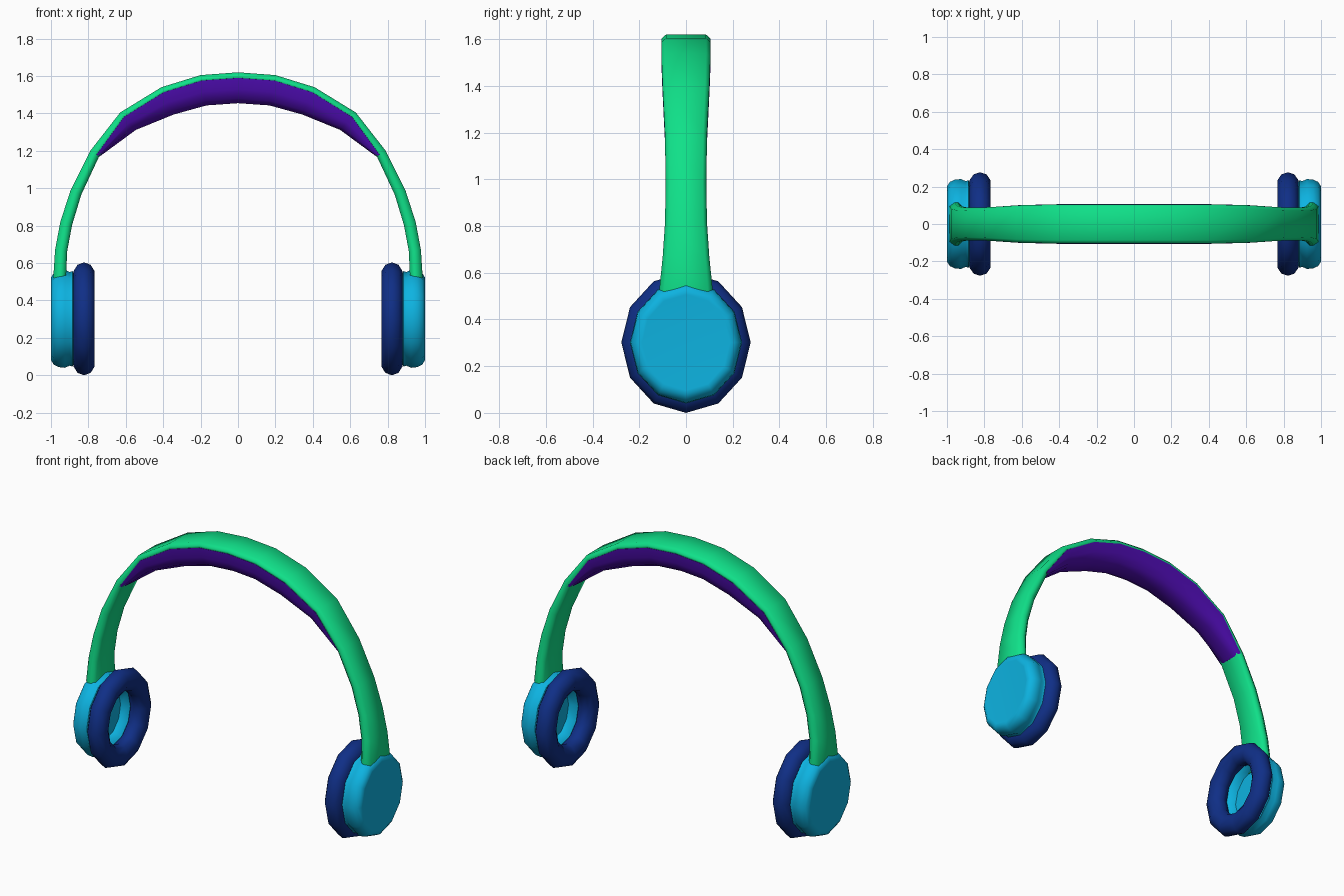
import bpy, bmesh, math
from mathutils import Vector

cube = bpy.data.objects.get("Cube")
if cube:
    bpy.data.objects.remove(cube, do_unlink=True)


def material(name, rgb):
    m = bpy.data.materials.new(name)
    m.use_nodes = True
    m.diffuse_color = (*rgb, 1)
    m.node_tree.nodes["Principled BSDF"].inputs["Base Color"].default_value = (*rgb, 1)
    return m


GREEN = material("bright green", (0.005, 0.75, 0.25))
PURPLE = material("deep purple", (0.08, 0.004, 0.46))
NAVY = material("navy blue", (0.005, 0.028, 0.24))
CYAN = material("cyan blue", (0.004, 0.45, 0.75))


def loft(name, rings, mat, close=False, caps=True):
    """Skin a list of equal point rings; optionally join the last to the first."""
    bm = bmesh.new()
    loops = [[bm.verts.new(p) for p in ring] for ring in rings]
    pairs = list(zip(loops, loops[1:]))
    if close:
        pairs.append((loops[-1], loops[0]))
    for a, b in pairs:
        n = len(a)
        for i in range(n):
            j = (i + 1) % n
            bm.faces.new((a[i], a[j], b[j], b[i]))
    if caps and not close:
        bm.faces.new(loops[0])
        bm.faces.new(loops[-1])
    bmesh.ops.recalc_face_normals(bm, faces=bm.faces)
    me = bpy.data.meshes.new(name)
    bm.to_mesh(me)
    bm.free()
    me.materials.append(mat)
    ob = bpy.data.objects.new(name, me)
    bpy.context.collection.objects.link(ob)
    bpy.ops.object.select_all(action="DESELECT")
    ob.select_set(True)
    bpy.context.view_layer.objects.active = ob
    bpy.ops.object.shade_smooth_by_angle(angle=math.radians(58))
    return ob


# Headband stations from the crown down: x, z, half width, thickness, cushion depth
HALF = [
    (0.00, 1.62, 0.105, 0.043, 0.165),
    (0.20, 1.605, 0.105, 0.043, 0.165),
    (0.41, 1.54, 0.105, 0.043, 0.16),
    (0.63, 1.405, 0.10, 0.045, 0.125),
    (0.79, 1.20, 0.09, 0.056, 0.058),
    (0.895, 0.99, 0.087, 0.062, 0),
    (0.95, 0.82, 0.09, 0.065, 0),
    (0.978, 0.67, 0.10, 0.065, 0),
    (0.987, 0.53, 0.114, 0.068, 0),
    (0.975, 0.45, 0.114, 0.06, 0),
]
stations = [(-x, *rest) for x, *rest in HALF[:0:-1]] + HALF


def section(i, profile):
    """Place (y, depth) points at station i, depth pointing inside the arch."""
    a = stations[max(i - 1, 0)]
    b = stations[min(i + 1, len(stations) - 1)]
    tangent = Vector((b[0] - a[0], 0, b[1] - a[1])).normalized()
    inward = Vector((tangent.z, 0, -tangent.x))
    base = Vector((stations[i][0], 0, stations[i][1]))
    return [base + inward * d + Vector((0, y, 0)) for y, d in profile]


def mirrored(half):
    return half + [(-y, d) for y, d in reversed(half)]


band, cushion = [], []
for i, (x, z, w, t, depth) in enumerate(stations):
    band.append(section(i, mirrored(
        [(0.82 * w, 0), (w, 0.4 * t), (w, 0.7 * t), (0.82 * w, t)])))
    if depth:
        lip = 0.7 * t
        drop = depth - lip
        cushion.append(section(i, mirrored(
            [(0.8 * w, 0.5 * t), (w + 0.001, lip), (0.95 * w, lip + 0.45 * drop),
             (0.74 * w, lip + 0.82 * drop), (0.35 * w, depth)])))
loft("headband", band, GREEN)
loft("headband_cushion", cushion, PURPLE)

# Ear cups and ear pads, twelve-sided ovals around the x axis
SIDES, CENTRE_Z, OVAL = 12, 0.302, 0.917


def oval(x, r):
    return [(x, OVAL * r * math.sin(math.tau * k / SIDES),
             CENTRE_Z + r * math.cos(math.tau * k / SIDES)) for k in range(SIDES)]


CUP = [(0.998, 0.205), (0.999, 0.222), (0.985, 0.245), (0.96, 0.258), (0.925, 0.262),
       (0.90, 0.25), (0.885, 0.255), (0.86, 0.21), (0.87, 0.185), (0.92, 0.165)]
PAD_STEPS = 10
for side, label in ((1, "left"), (-1, "right")):
    loft(label + "_ear_cup", [oval(side * x, r) for x, r in CUP], CYAN)
    pad = []
    for k in range(PAD_STEPS):
        a = math.tau * k / PAD_STEPS
        pad.append(oval(side * (0.823 + 0.06 * math.sin(a)), 0.232 + 0.07 * math.cos(a)))
    loft(label + "_ear_pad", pad, NAVY, close=True)
